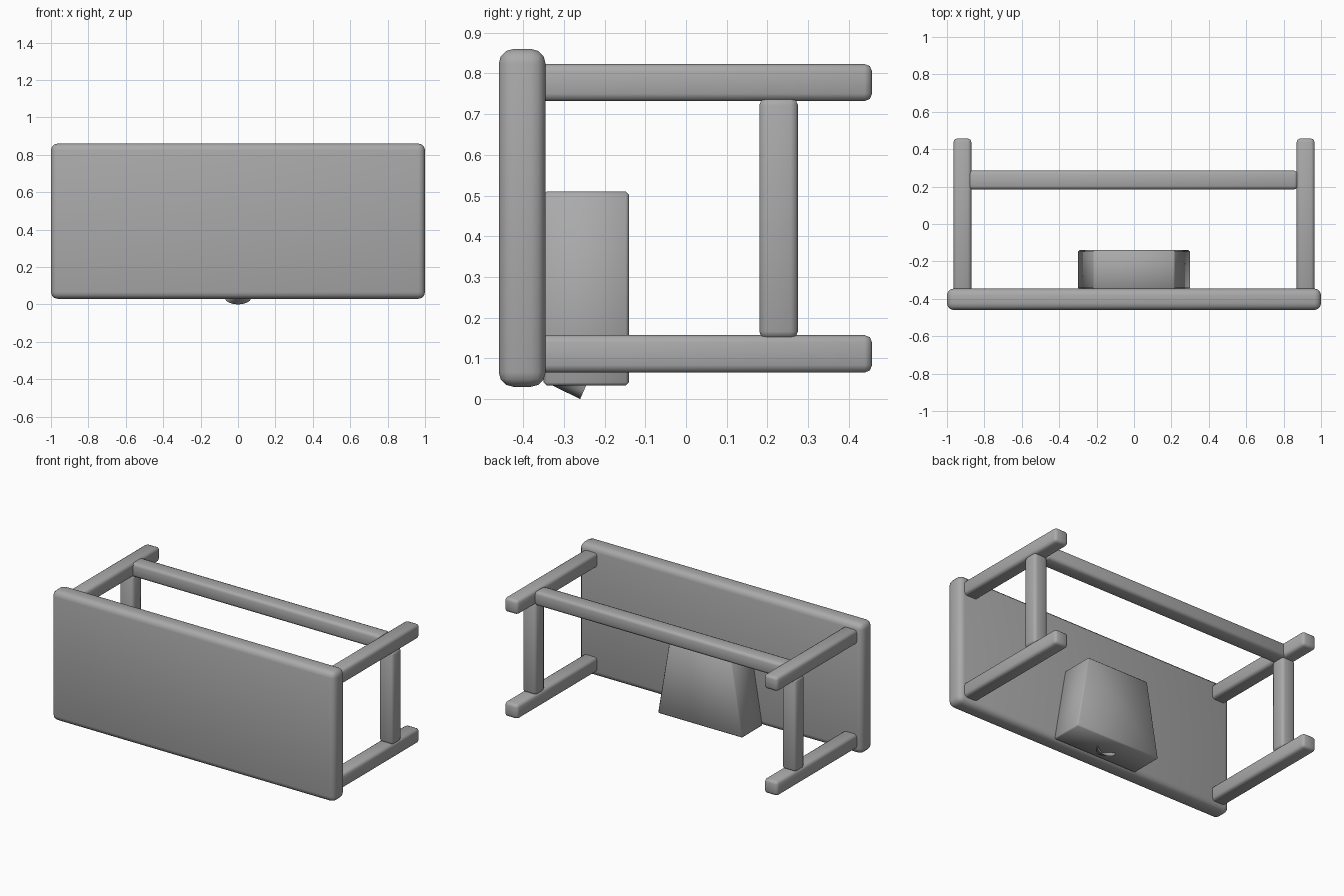
import bpy, bmesh, math
from mathutils import Vector

cube = bpy.data.objects.get("Cube")
if cube:
    bpy.data.objects.remove(cube, do_unlink=True)

# Single plain grey
grey = bpy.data.materials.new("grey")
grey.use_nodes = True
grey.diffuse_color = (0.4, 0.4, 0.4, 1)
grey.node_tree.nodes["Principled BSDF"].inputs["Base Color"].default_value = (0.4, 0.4, 0.4, 1)


def finish(name, bm, bevel=0, segments=2):
    bmesh.ops.recalc_face_normals(bm, faces=bm.faces)
    mesh = bpy.data.meshes.new(name)
    bm.to_mesh(mesh)
    bm.free()
    mesh.materials.append(grey)
    obj = bpy.data.objects.new(name, mesh)
    bpy.context.collection.objects.link(obj)
    bpy.ops.object.select_all(action="DESELECT")
    obj.select_set(True)
    bpy.context.view_layer.objects.active = obj
    if bevel:
        mod = obj.modifiers.new("rounded_edges", "BEVEL")
        mod.width, mod.segments = bevel, segments
        bpy.ops.object.modifier_apply(modifier=mod.name)
    bpy.ops.object.shade_smooth_by_angle(angle=math.radians(48))
    return obj


def box(name, low, high, bevel, segments=2, top_scale=1):
    low, high = Vector(low), Vector(high)
    mid, size = (low + high) / 2, high - low
    bm = bmesh.new()
    bmesh.ops.create_cube(bm, size=1)
    for v in bm.verts:
        if v.co.z > 0:
            v.co.x *= top_scale
        v.co = mid + v.co * size
    return finish(name, bm, bevel, segments)


# Table top, standing on its long edge
box("table_top", (-1, -0.46, 0.03), (1, -0.345, 0.86), 0.036, 3)

# Legs and the short rails joining each pair
for side, x0, x1 in (("right", -0.965, -0.87), ("left", 0.87, 0.965)):
    for level, z0, z1 in (("lower", 0.065, 0.157), ("upper", 0.732, 0.823)):
        box(f"{side}_{level}_leg", (x0, -0.37, z0), (x1, 0.457, z1), 0.018)
    box(f"{side}_rail", (x0, 0.18, 0.148), (x1, 0.275, 0.74), 0.018)

# Long rail between the upper legs
box("long_rail", (-0.89, 0.185, 0.73), (0.875, 0.285, 0.82), 0.018)

# Tapered drawer box under the table top
box("drawer_box", (-0.3, -0.35, 0.033), (0.3, -0.14, 0.51), 0.008, 1, 0.73)

# Cup-shaped pull on the drawer: half-round rim narrowing to a point
bm = bmesh.new()
steps = 8
tip = bm.verts.new((0, -0.33, 0.034))
rim = []
for i in range(steps + 1):
    a = math.pi * i / steps
    s = math.sin(a)
    rim.append(bm.verts.new((0.07 * math.cos(a), -0.245 - 0.015 * s, 0.034 - 0.034 * s)))
hollow = bm.verts.new((0, -0.285, 0.03))
for a, b in zip(rim, rim[1:]):
    bm.faces.new((tip, a, b))
    bm.faces.new((hollow, b, a))
bm.faces.new((tip, rim[-1], hollow))
bm.faces.new((tip, hollow, rim[0]))
finish("drawer_pull", bm)
